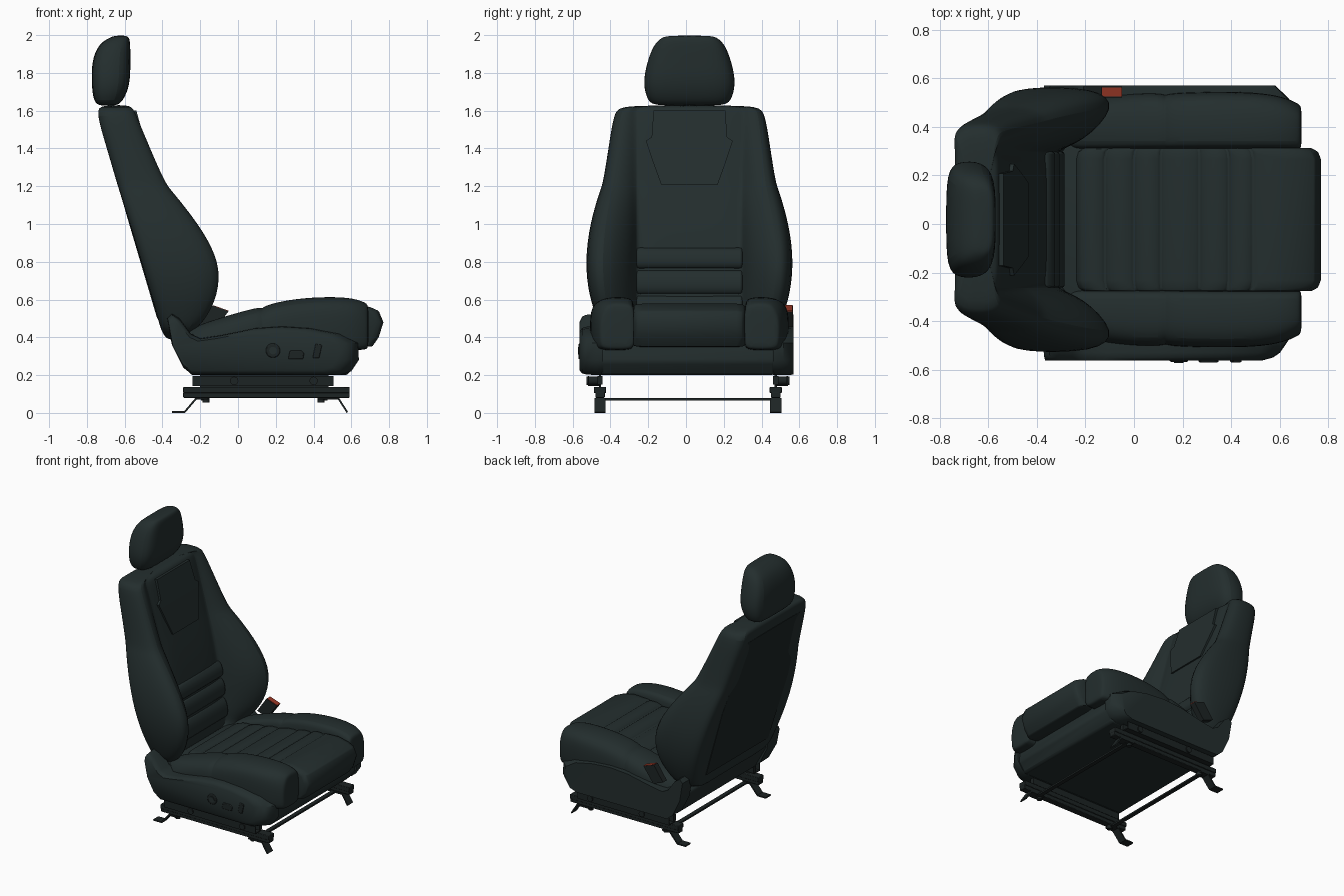
import bpy, bmesh, math
from mathutils import Vector

cube = bpy.data.objects.get("Cube")
if cube:
    bpy.data.objects.remove(cube)

CY = 0.018  # seat centre line


def material(name, colour):
    m = bpy.data.materials.new(name)
    m.use_nodes = True
    m.diffuse_color = (*colour, 1)
    m.node_tree.nodes["Principled BSDF"].inputs["Base Color"].default_value = (*colour, 1)
    return m


LEATHER = material("dark leather", (0.017, 0.027, 0.027))
PANEL = material("back fabric", (0.012, 0.018, 0.018))
METAL = material("black metal", (0.012, 0.017, 0.017))
RED = material("red release button", (0.32, 0.04, 0.02))


def finish(name, bm, mat, bevel=0, subsurf=0, segments=2):
    bmesh.ops.recalc_face_normals(bm, faces=bm.faces)
    mesh = bpy.data.meshes.new(name)
    bm.to_mesh(mesh)
    bm.free()
    mesh.materials.append(mat)
    ob = bpy.data.objects.new(name, mesh)
    bpy.context.collection.objects.link(ob)
    bpy.ops.object.select_all(action="DESELECT")
    ob.select_set(True)
    bpy.context.view_layer.objects.active = ob
    bpy.ops.object.shade_smooth_by_angle(angle=math.radians(45))
    if bevel:
        mod = ob.modifiers.new("Bevel", "BEVEL")
        mod.width, mod.segments = bevel, segments
        mod.limit_method = "ANGLE"
        mod.angle_limit = math.radians(40)
    if subsurf:
        mod = ob.modifiers.new("Subdivision", "SUBSURF")
        mod.levels = mod.render_levels = subsurf
    return ob


def loft(name, rings, mat, **kw):
    """Skin a list of closed rings and cap both ends."""
    bm = bmesh.new()
    loops = [[bm.verts.new(p) for p in ring] for ring in rings]
    n = len(loops[0])
    for a, b in zip(loops, loops[1:]):
        for i in range(n):
            bm.faces.new((a[i], a[(i + 1) % n], b[(i + 1) % n], b[i]))
    bm.faces.new(loops[0])
    bm.faces.new(loops[-1])
    return finish(name, bm, mat, **kw)


def prism(name, profile, y0, y1, mat, **kw):
    """Side profile in x, z pulled across y."""
    return loft(name, [[(x, y, z) for x, z in profile] for y in (y0, y1)], mat, **kw)


def box(name, x, y, z, mat, **kw):
    return prism(name, [(x[0], z[0]), (x[1], z[0]), (x[1], z[1]), (x[0], z[1])], *y, mat, **kw)


def rod(name, a, b, radius, mat, sides=12, **kw):
    a, b = Vector(a), Vector(b)
    turn = (b - a).to_track_quat("Z", "Y")
    ring = [turn @ Vector((radius * math.cos(t), radius * math.sin(t), 0))
            for t in (i * math.tau / sides for i in range(sides))]
    return loft(name, [[p + c for p in ring] for c in (a, b)], mat, **kw)


def mirrored(half):
    """Complete a half ring of (x, y) about the centre line."""
    return half + [(x, -y) for x, y in reversed(half) if y > 0]


def lerp(a, b, t):
    return a + (b - a) * t


# Backrest: height, back, centre panel, bolster crest, half width
back_rows = [(1.63, -0.73, -0.57, -0.565, 0.36), (1.6, -0.76, -0.55, -0.545, 0.4),
             (1.4, -0.7, -0.495, -0.455, 0.43), (1.21, -0.645, -0.445, -0.365, 0.46),
             (1.18, -0.635, -0.435, -0.335, 0.475), (1.0, -0.58, -0.385, -0.175, 0.53),
             (0.8, -0.52, -0.345, -0.05, 0.555), (0.62, -0.465, -0.32, -0.07, 0.535),
             (0.48, -0.425, -0.3, -0.155, 0.485), (0.38, -0.395, -0.31, -0.29, 0.44)]
rings = []
for z, back, mid, crest, w in back_rows:
    half = [(mid, 0), (mid, 0.25), (mid - 0.02, 0.28), (lerp(mid, crest, 0.45), 0.315),
            (crest, lerp(0.29, w, 0.7)), (lerp(crest, back, 0.2), w), (back + 0.05, w),
            (back, w - 0.04), (back + 0.01, 0.3), (back + 0.01, 0)]
    rings.append([(x, y + CY, z) for x, y in mirrored(half)])
loft("backrest", rings, LEATHER, subsurf=2)


def centre_x(z):
    """Front surface of the backrest between its bolsters."""
    for a, b in zip(back_rows, back_rows[1:]):
        if b[0] <= z <= a[0]:
            return lerp(a[2], b[2], (a[0] - z) / (a[0] - b[0]))


# Pleated lumbar pads
for i, (z0, z1) in enumerate([(0.48, 0.62), (0.63, 0.755), (0.765, 0.875)]):
    steps = [lerp(z0, z1, t / 6) for t in range(7)]
    puff = [0.022 * math.sin(math.pi * t / 6) ** 0.5 for t in range(7)]
    outline = [(centre_x(z) + p, z) for z, p in zip(steps, puff)]
    outline += [(centre_x(z1) - 0.04, z1), (centre_x(z0) - 0.04, z0)]
    prism(f"back_pad_{i + 1}", outline, CY - 0.28, CY + 0.28, LEATHER, bevel=0.01)

# Tapered insert below the headrest
insert = [(1.6, 0.19), (1.46, 0.2), (1.44, 0.23), (1.32, 0.19), (1.21, 0.15)]
loft("shoulder_insert", [[(centre_x(z) + d, CY + s * w, z) for s, d in
                          ((-1, -0.02), (1, -0.02), (1, 0.012), (-1, 0.012))]
                         for z, w in insert], LEATHER)

# Rear panel of the backrest
loft("rear_panel", [[(x + d, CY + s * w, z) for s, d in
                     ((-1, 0.03), (1, 0.03), (1, -0.002), (-1, -0.002))]
                    for x, z, w in ((-0.728, 1.53, 0.31), (-0.574, 1.0, 0.38), (-0.426, 0.5, 0.36))],
     PANEL)

# Headrest: height, back, front, half width
head_rows = [(1.625, -0.73, -0.65, 0.18), (1.645, -0.765, -0.61, 0.22), (1.74, -0.775, -0.57, 0.25),
             (1.86, -0.775, -0.57, 0.225), (1.95, -0.74, -0.57, 0.19), (1.985, -0.685, -0.575, 0.15),
             (1.998, -0.65, -0.59, 0.12)]
rings = []
for z, x0, x1, w in head_rows:
    half = [(x1, 0), (x1, w * 0.75), (lerp(x1, x0, 0.25), w), (lerp(x1, x0, 0.75), w),
            (x0, w * 0.85), (x0, 0)]
    rings.append([(x, y + CY, z) for x, y in mirrored(half)])
loft("headrest", rings, LEATHER, subsurf=2)
for side in (-1, 1):
    rod("headrest_post", (-0.66, CY + side * 0.09, 1.58), (-0.68, CY + side * 0.09, 1.7), 0.015, METAL)

# Seat centre cushion, pleated across, with rounded side edges
seams = [-0.23, -0.12, 0.0, 0.11, 0.27, 0.39, 0.49]
top = []
for a, b in zip(seams, seams[1:]):
    for t in (0, 0.12, 0.5, 0.88):
        x = lerp(a, b, t)
        top.append((x, 0.455 + 0.16 * (x + 0.23) - (0.012 if t == 0 else 0) + (0.006 if t == 0.5 else 0)))
top += [(0.49, 0.56), (0.51, 0.572), (0.62, 0.578), (0.7, 0.56), (0.745, 0.54),
        (0.77, 0.48), (0.745, 0.4), (0.71, 0.35), (0.64, 0.355), (0.5, 0.3), (-0.27, 0.3)]
loft("seat_cushion", [[(lerp(0.2, x, s), CY + y, lerp(0.42, z, s)) for x, z in top] for y, s in
                      ((-0.295, 0.93), (-0.28, 0.98), (-0.25, 1), (0.25, 1), (0.28, 0.98), (0.295, 0.93))],
     LEATHER, bevel=0.006)

# Seat bolsters: x, top, bottom, outer edge
bolster_rows = [(-0.3, 0.42, 0.33, 0.45), (-0.2, 0.47, 0.33, 0.49), (0.0, 0.53, 0.33, 0.515),
                (0.115, 0.56, 0.33, 0.515), (0.13, 0.55, 0.33, 0.505), (0.145, 0.57, 0.33, 0.515),
                (0.3, 0.605, 0.33, 0.52), (0.5, 0.615, 0.33, 0.52), (0.62, 0.605, 0.33, 0.5),
                (0.68, 0.58, 0.335, 0.47), (0.692, 0.565, 0.345, 0.46)]
for side, label in ((1, "left"), (-1, "right")):
    rings = []
    for x, zt, zb, out in bolster_rows:
        section = [(0.305, zb), (0.29, zb + 0.02), (0.29, zt - 0.03), (0.31, zt), (0.42, zt + 0.004),
                   (out - 0.02, zt - 0.02), (out + 0.01, zt - 0.08), (out + 0.005, zb + 0.02),
                   (out - 0.015, zb)]
        rings.append([(x, CY + side * y, z) for y, z in section])
    loft(f"{label}_seat_bolster", rings, LEATHER, subsurf=2)

# Seat pan
prism("seat_pan", [(-0.35, 0.38), (-0.25, 0.2), (0.58, 0.2), (0.63, 0.27), (0.62, 0.37), (-0.3, 0.42)],
      -0.45, 0.47, LEATHER, bevel=0.015)

# Side shields with raised recliner cover at the rear, narrowing outward at the front
shield = [(-0.375, 0.5), (-0.35, 0.525), (-0.31, 0.5), (-0.25, 0.42), (-0.2, 0.395), (-0.1, 0.41),
          (0.1, 0.45), (0.25, 0.46), (0.4, 0.45), (0.55, 0.42), (0.635, 0.37), (0.64, 0.28),
          (0.6, 0.22), (0.54, 0.2), (-0.24, 0.2), (-0.29, 0.24), (-0.35, 0.36)]
shield_steps = {"right": [(-0.44, 1, 1), (-0.475, 1, 1), (-0.53, 0.96, 0.97), (-0.55, 0.93, 0.92), (-0.563, 0.88, 0.8)],
                "left": [(0.46, 1, 1), (0.515, 1, 1), (0.57, 0.94, 0.98)]}
for label, steps in shield_steps.items():
    loft(f"{label}_side_shield", [[(lerp(-0.3, x, sx), y, lerp(0.32, z, sz)) for x, z in shield]
                                  for y, sx, sz in steps], LEATHER)

# Seat controls
rod("recline_knob", (0.185, -0.55, 0.33), (0.185, -0.568, 0.33), 0.038, METAL, sides=20, bevel=0.005)
rod("recline_knob_cap", (0.185, -0.56, 0.33), (0.185, -0.572, 0.33), 0.02, LEATHER, sides=20)
prism("slide_switch", [(0.265, 0.285), (0.345, 0.285), (0.35, 0.315), (0.335, 0.33), (0.275, 0.33)],
      -0.57, -0.55, METAL, bevel=0.005)
prism("tilt_switch", [(0.395, 0.29), (0.43, 0.29), (0.445, 0.36), (0.41, 0.365)],
      -0.57, -0.55, METAL, bevel=0.005)

# Belt buckle with its button set into the end
prism("buckle", [(-0.21, 0.46), (-0.13, 0.43), (-0.05, 0.538), (-0.135, 0.568)], 0.522, 0.566, METAL)
prism("buckle_button", [(-0.133, 0.565), (-0.05, 0.536), (-0.049, 0.541), (-0.132, 0.57)],
      0.525, 0.563, RED)

# Runners, brackets and feet
for y, side, label in ((-0.455, -1, "right"), (0.475, 1, "left")):
    box(f"{label}_upper_rail", (-0.24, 0.505), (y - 0.014, y + 0.014), (0.15, 0.195), METAL)
    box(f"{label}_rail_web", (-0.2, 0.48), (y - 0.006, y + 0.006), (0.12, 0.21), METAL)
    box(f"{label}_bracket_side", (-0.24, 0.505), (y + side * 0.058, y + side * 0.064), (0.145, 0.195), METAL)
    box(f"{label}_bracket_floor", (-0.24, 0.505), (y, y + side * 0.064), (0.142, 0.148), METAL)
    box(f"{label}_lower_rail", (-0.29, 0.59), (y - 0.032, y + 0.032), (0.105, 0.138), METAL, bevel=0.004)
    box(f"{label}_rail_base", (-0.29, 0.59), (y - 0.025, y + 0.025), (0.08, 0.11), METAL, bevel=0.004)
    for x in (-0.17, 0.44):
        rod(f"{label}_rail_bolt", (x, y, 0.055), (x, y, 0.085), 0.018, METAL)
    for x in (-0.02, 0.4):
        rod(f"{label}_mount_bolt", (x, y, 0.17), (x, y + side * 0.072, 0.17), 0.022, METAL)
    prism(f"{label}_rear_foot", [(-0.35, 0.0), (-0.28, 0.0), (-0.22, 0.07), (-0.16, 0.07), (-0.16, 0.08),
                                 (-0.225, 0.08), (-0.285, 0.009), (-0.35, 0.009)], y - 0.03, y + 0.03, METAL)
    prism(f"{label}_front_foot", [(0.42, 0.07), (0.53, 0.07), (0.575, 0.0), (0.583, 0.005), (0.535, 0.08),
                                  (0.42, 0.08)], y - 0.03, y + 0.03, METAL)

# Cross bars between the runners
for x in (-0.18, 0.46):
    box("cross_bar", (x - 0.015, x + 0.015), (-0.455, 0.475), (0.066, 0.078), METAL)
